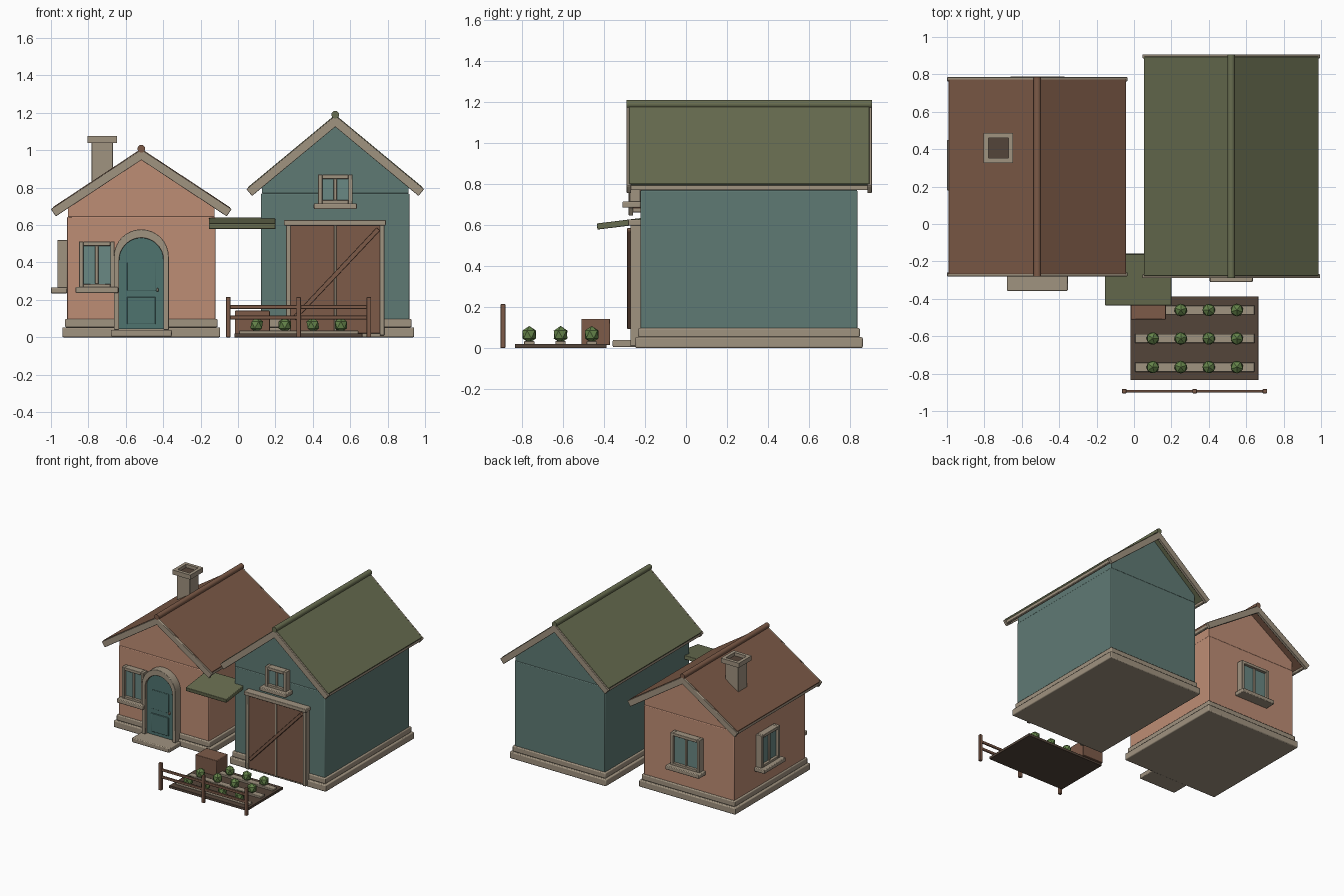
import bpy, bmesh, math
from mathutils import Matrix, Vector

if "Cube" in bpy.data.objects:
    bpy.data.objects.remove(bpy.data.objects["Cube"])


def material(name, code):
    def lin(c):
        return c / 12.92 if c <= 0.04045 else ((c + 0.055) / 1.055) ** 2.4
    rgb = [lin(int(code[i:i + 2], 16) / 255) for i in (0, 2, 4)]
    m = bpy.data.materials.new(name)
    m.use_nodes = True
    m.diffuse_color = (*rgb, 1)
    m.node_tree.nodes["Principled BSDF"].inputs["Base Color"].default_value = (*rgb, 1)
    return m


PEACH = material("peach plaster", "BE8D75")
TEAL = material("teal boards", "5F7A74")
TRIM = material("stone trim", "A09380")
BROWN = material("brown roof", "7C5A47")
GREEN = material("green roof", "686D50")
WOOD = material("wood", "7D5B49")
SOIL = material("soil", "54453A")
LEAF = material("leaf", "65844A")
GLASS = material("glass", "6A8883")
DOOR = material("door paint", "4E736F")


def finish(name, bm, mats, bevel=0.0):
    bmesh.ops.recalc_face_normals(bm, faces=bm.faces)
    me = bpy.data.meshes.new(name)
    bm.to_mesh(me)
    bm.free()
    for m in mats:
        me.materials.append(m)
    ob = bpy.data.objects.new(name, me)
    bpy.context.collection.objects.link(ob)
    if bevel:
        mod = ob.modifiers.new("Soft edges", 'BEVEL')
        mod.width = bevel
        mod.segments = 2
        mod.limit_method = 'ANGLE'
    return ob


def box(name, x, y, z, mat, bevel=0.004, matrix=None):
    """Box from three (low, high) ranges, optionally transformed."""
    bm = bmesh.new()
    bmesh.ops.create_cube(bm, size=1)
    size = Vector([r[1] - r[0] for r in (x, y, z)])
    mid = Vector([(r[1] + r[0]) / 2 for r in (x, y, z)])
    for v in bm.verts:
        v.co = v.co * size + mid
    if matrix:
        bm.transform(matrix)
    return finish(name, bm, [mat], bevel)


def prism(name, pts, y, mat, bevel=0.003):
    """Outline in x and z, pushed along y."""
    bm = bmesh.new()
    face = bm.faces.new([bm.verts.new((px, y[0], pz)) for px, pz in pts])
    new = bmesh.ops.extrude_face_region(bm, geom=[face])["geom"]
    moved = [g for g in new if isinstance(g, bmesh.types.BMVert)]
    bmesh.ops.translate(bm, verts=moved, vec=(0, y[1] - y[0], 0))
    return finish(name, bm, [mat], bevel)


def arch(cx, r, base, spring, steps=16):
    curve = [(cx + r * math.cos(math.pi * i / steps), spring + r * math.sin(math.pi * i / steps))
             for i in range(steps + 1)]
    return [(cx + r, base)] + curve + [(cx - r, base)]


def window(name, loc, angle, w, h, sill_w):
    """Window facing -y before turning; loc is the frame's bottom centre on the wall."""
    mt = Matrix.Translation(loc) @ Matrix.Rotation(math.radians(angle), 4, 'Z')
    b, d = 0.023, (-0.053, 0)
    box(name + "_glass", (-w / 2 + .01, w / 2 - .01), (-0.032, 0), (.01, h - .01), GLASS, 0, mt)
    for label, x, z in (("left", (-w / 2, -w / 2 + b), (0, h)),
                        ("right", (w / 2 - b, w / 2), (0, h)),
                        ("top", (-w / 2 + b, w / 2 - b), (h - b, h)),
                        ("bottom", (-w / 2 + b, w / 2 - b), (0, b)),
                        ("bar", (-0.009, 0.009), (b, h - b))):
        depth = (-0.042, 0) if label == "bar" else d
        box(name + "_frame_" + label, x, depth, z, TRIM, 0.003, mt)
    box(name + "_sill", (-sill_w / 2, sill_w / 2), (-0.088, 0), (-0.025, 0.006), TRIM, 0.005, mt)


def roof(name, cx, half, peak, slope, y, mat):
    """Pitched slab with end boards, eave boards and a ridge roll."""
    k = math.sqrt(1 + slope * slope)

    def chevron(drop, t, w):
        top, nx, nz = peak - drop, t * slope / k, t / k
        eave = top - slope * w
        return [(cx, top), (cx + w, eave), (cx + w - nx, eave - nz), (cx, top - t * k),
                (cx - w + nx, eave - nz), (cx - w, eave)]
    prism(name + "_slab", chevron(0, 0.03, half), (y[0] + .012, y[1] - .012), mat)
    for label, a in (("front", y[0]), ("back", y[1] - .022)):
        prism(name + "_board_" + label, chevron(0.004, 0.047, half + .008), (a, a + .022), TRIM)
    for label, s in (("right", -1), ("left", 1)):
        ez = peak - slope * half
        xs = sorted((cx + s * (half - .03), cx + s * (half - .008)))
        box(name + "_eave_" + label, xs, (y[0] + .01, y[1] - .01), (ez - .032, ez - .004), TRIM)
    bm = bmesh.new()
    length = y[1] - y[0]
    mt = Matrix.Translation((cx, (y[0] + y[1]) / 2, peak)) @ Matrix.Rotation(math.pi / 2, 4, 'X')
    bmesh.ops.create_cone(bm, cap_ends=True, segments=12, radius1=.021, radius2=.021,
                          depth=length, matrix=mt)
    finish(name + "_ridge", bm, [mat])


def building(name, cx, y, wall_top, peak, slope, wall_mat):
    hw = 0.396
    for label, o, z in (("lower", .026, (0, .053)), ("upper", .012, (.053, .098))):
        box(f"{name}_base_{label}", (cx - hw - o, cx + hw + o), (y[0] - o, y[1] + o), z, TRIM, .007)
    box(name + "_walls", (cx - hw, cx + hw), y, (.09, wall_top), wall_mat, .006)
    g = hw - .004
    under = peak - 0.03
    prism(name + "_gable", [(cx - g, wall_top), (cx + g, wall_top), (cx + g, under - slope * g),
                            (cx, under), (cx - g, under - slope * g)],
          (y[0] + .003, y[1] - .003), wall_mat, 0)


# Cottage and barn shells
CX, BX = -0.517, 0.52
building("cottage", CX, (-0.19, 0.70), 0.645, 1.008, 0.66, PEACH)
roof("cottage_roof", CX, 0.475, 1.008, 0.66, (-0.28, 0.785), BROWN)
building("barn", BX, (-0.222, 0.837), 0.77, 1.19, 0.83, TEAL)
roof("barn_roof", BX, 0.467, 1.19, 0.83, (-0.29, 0.907), GREEN)

# Windows
window("cottage_front_window", (-0.755, -0.19, 0.262), 0, 0.19, 0.25, 0.23)
window("cottage_side_window", (-0.913, 0.315, 0.26), -90, 0.23, 0.26, 0.27)
window("cottage_back_window", (CX, 0.70, 0.26), 180, 0.255, 0.26, 0.295)
window("barn_window", (BX, -0.222, 0.71), 0, 0.185, 0.16, 0.23)

# Arched cottage door with step
outer = arch(CX, 0.147, 0.04, 0.43)
inner = arch(CX, 0.118, 0.04, 0.413)
prism("door_arch", outer + inner[::-1], (-0.255, -0.18), TRIM)
prism("cottage_door", arch(CX, 0.12, 0.045, 0.413), (-0.235, -0.18), DOOR, 0)
box("door_lower_panel", (-0.593, -0.441), (-0.243, -0.23), (.07, .215), DOOR, .003)
box("door_upper_panel", (-0.593, -0.441), (-0.238, -0.23), (.25, .40), DOOR, .002)
box("door_handle", (-0.437, -0.425), (-0.252, -0.23), (.245, .262), TRIM, .003)
box("door_step", (-0.68, -0.354), (-0.358, -0.19), (.004, .04), TRIM, .006)

# Chimney with an open cap
box("chimney_shaft", (-0.782, -0.668), (.35, .463), (.72, 1.045), TRIM)
bm = bmesh.new()
bmesh.ops.create_cube(bm, size=1)
for v in bm.verts:
    v.co = v.co * Vector((.158, .16, .036)) + Vector((-0.725, .407, 1.057))
lid = max(bm.faces, key=lambda f: f.calc_center_median().z)
bmesh.ops.inset_individual(bm, faces=[lid], thickness=.037)
hole = bmesh.ops.extrude_discrete_faces(bm, faces=[lid])["faces"][0]
rim = {v: v.co.copy() for v in hole.verts}
bmesh.ops.translate(bm, verts=list(rim), vec=(0, 0, -.025))
hole.material_index = 1
bmesh.ops.remove_doubles(bm, verts=bm.verts, dist=1e-5)
top_edges = [e for e in bm.edges if e.is_boundary]
if top_edges:
    bmesh.ops.bridge_loops(bm, edges=top_edges)
finish("chimney_cap", bm, [TRIM, SOIL])

# Barn double door
for label, x in (("right", (.28, .517)), ("left", (.523, .76))):
    box("barn_door_" + label, x, (-0.264, -0.21), (.02, .60), WOOD, .003)
for label, x in (("right", (.256, .282)), ("left", (.758, .784))):
    box("barn_door_post_" + label, x, (-0.272, -0.21), (.01, .60), TRIM)
box("barn_door_lintel", (.246, .79), (-0.282, -0.21), (.598, .627), TRIM)
box("barn_door_seam", (.514, .526), (-0.271, -0.24), (.02, .60), TRIM, .002)
a, b = Vector((.30, 0, .10)), Vector((.75, 0, .578))
turn = Matrix.Translation((a + b) / 2) @ Matrix.Rotation(-math.atan2(b.z - a.z, b.x - a.x), 4, 'Y')
half = (b - a).length / 2
box("barn_door_brace", (-half, half), (-0.287, -0.262), (-.012, .012), WOOD, .003, turn)

# Awning between the buildings
tilt = Matrix.Translation((.023, -0.297, .61)) @ Matrix.Rotation(math.radians(7), 4, 'X')
box("awning", (-.178, .178), (-.138, .138), (-.015, .015), GREEN, .004, tilt)

# Garden bed, rows and plants
box("garden_bed", (-.02, .665), (-.835, -.387), (0, .02), SOIL, .002)
for r, y in enumerate((-.46, -.612, -.765)):
    box(f"garden_row_{r + 1}", (.005, .645), (y - .025, y + .025), (.015, .035), TRIM, .004)
    for c, x in enumerate((.1, .25, .4, .55)):
        bm = bmesh.new()
        bmesh.ops.create_icosphere(bm, subdivisions=1, radius=.038)
        bm.transform(Matrix.Translation((x, y, .066)) @ Matrix.Rotation(c * 1.57, 4, 'Z')
                     @ Matrix.Diagonal((1, 1, 1.1, 1)))
        finish(f"plant_{r + 1}_{c + 1}", bm, [LEAF])

# Crate and fence
box("crate", (-.017, .17), (-.51, -.37), (.015, .142), WOOD, .004)
for i, x in enumerate((-.052, .324, .70)):
    box(f"fence_post_{i + 1}", (x - .012, x + .012), (-.905, -.882), (0, .215), WOOD, .003)
for i, z in enumerate((.105, .162)):
    box(f"fence_rail_{i + 1}", (-.06, .708), (-.9, -.887), (z - .01, z + .01), WOOD, .003)

# Smooth the soft edges only
bpy.ops.object.select_all(action='DESELECT')
for ob in bpy.context.scene.objects:
    if ob.type == 'MESH' and not ob.name.startswith("plant"):
        ob.select_set(True)
        bpy.context.view_layer.objects.active = ob
bpy.ops.object.shade_smooth_by_angle(angle=math.radians(35))
